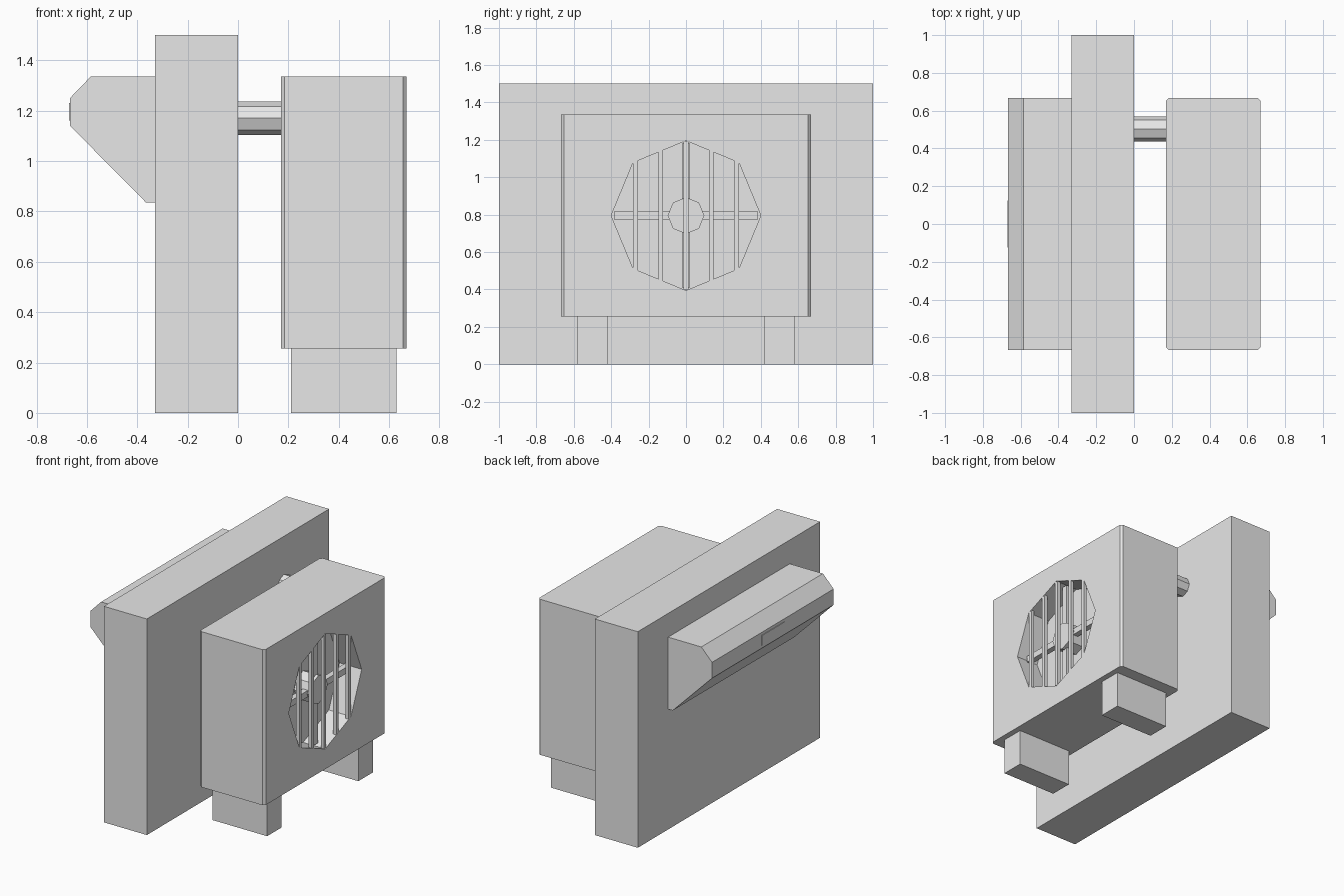
import bpy, bmesh, math
from mathutils import Matrix, Vector

cube = bpy.data.objects.get("Cube")
if cube:
    bpy.data.objects.remove(cube, do_unlink=True)

grey = bpy.data.materials.new("plain grey")
grey.use_nodes = True
grey.diffuse_color = (0.8, 0.8, 0.8, 1)
grey.node_tree.nodes["Principled BSDF"].inputs["Base Color"].default_value = (0.8, 0.8, 0.8, 1)


def finish(name, bm):
    bmesh.ops.recalc_face_normals(bm, faces=bm.faces)
    mesh = bpy.data.meshes.new(name)
    bm.to_mesh(mesh)
    bm.free()
    mesh.materials.append(grey)
    ob = bpy.data.objects.new(name, mesh)
    bpy.context.collection.objects.link(ob)
    return ob


def extrude(name, points, offset):
    """Closed prism from a flat outline."""
    bm = bmesh.new()
    face = bm.faces.new([bm.verts.new(p) for p in points])
    res = bmesh.ops.extrude_face_region(bm, geom=[face], use_keep_orig=True)
    verts = [v for v in res["geom"] if isinstance(v, bmesh.types.BMVert)]
    bmesh.ops.translate(bm, verts=verts, vec=Vector(offset))
    return finish(name, bm)


def box(name, x, y, z):
    pts = [(x[0], y[0], z[0]), (x[1], y[0], z[0]), (x[1], y[1], z[0]), (x[0], y[1], z[0])]
    return extrude(name, pts, (0, 0, z[1] - z[0]))


def octagon(name, x0, x1, y, z, r):
    """Eight-sided prism lying along x."""
    angles = [math.tau * i / 8 for i in range(8)]
    pts = [(x0, y + r * math.cos(a), z + r * math.sin(a)) for a in angles]
    return extrude(name, pts, (x1 - x0, 0, 0))


# Wall between the two units
box("wall", (-0.33, 0), (-1, 1), (0, 1.5))

# Indoor unit with sloped front and display plate
profile = [(-0.33, 1.335), (-0.585, 1.335), (-0.667, 1.25),
           (-0.667, 1.14), (-0.365, 0.835), (-0.33, 0.835)]
extrude("indoor_unit", [(x, -0.667, z) for x, z in profile], (0, 1.334, 0))
box("display_plate", (-0.671, -0.66), (-0.125, 0.125), (1.16, 1.23))

# Connecting pipe
octagon("pipe", -0.02, 0.19, 0.503, 1.17, 0.066)

# Outdoor casing with chamfered upright edges
FRONT, C = 0.67, 0.015
x0, x1, w = 0.17, FRONT, 0.667
outline = [(x0 + C, -w), (x1 - C, -w), (x1, -w + C), (x1, w - C),
           (x1 - C, w), (x0 + C, w), (x0, w - C), (x0, -w + C)]
casing = extrude("outdoor_casing", [(x, y, 0.255) for x, y in outline], (0, 0, 1.08))

# Round fan recess
FAN_Z, R, BACK = 0.795, 0.4, 0.5
cutter = octagon("fan_recess_cutter", BACK, 0.8, 0, FAN_Z, R)
mod = casing.modifiers.new("fan_recess", 'BOOLEAN')
mod.operation = 'DIFFERENCE'
mod.solver = 'EXACT'
mod.object = cutter
bpy.context.view_layer.objects.active = casing
bpy.ops.object.modifier_apply(modifier=mod.name)
bpy.data.objects.remove(cutter, do_unlink=True)

# Upright grille bars, trimmed to the recess outline
slope = math.tan(math.pi / 8)
for i in range(-2, 3):
    y, half = i * 0.135, 0.0125
    pts = [(FRONT - 0.001, y + side * half, FAN_Z + up * (R - slope * abs(y + side * half)))
           for side, up in ((-1, -1), (1, -1), (1, 1), (-1, 1))]
    extrude("grille_bar_%d" % (i + 3), pts, (-0.024, 0, 0))

# Fan hub and crossed blades
octagon("fan_hub", BACK - 0.01, 0.62, 0, FAN_Z, 0.098)
box("fan_blade_across", (0.56, 0.6), (-0.385, 0.385), (FAN_Z - 0.022, FAN_Z + 0.022))
box("fan_blade_upright", (0.56, 0.6), (-0.022, 0.022), (FAN_Z - 0.385, FAN_Z + 0.385))

# Feet
for name, s in (("foot_right", -1), ("foot_left", 1)):
    box(name, (0.21, 0.63), sorted((s * 0.42, s * 0.58)), (0, 0.26))
